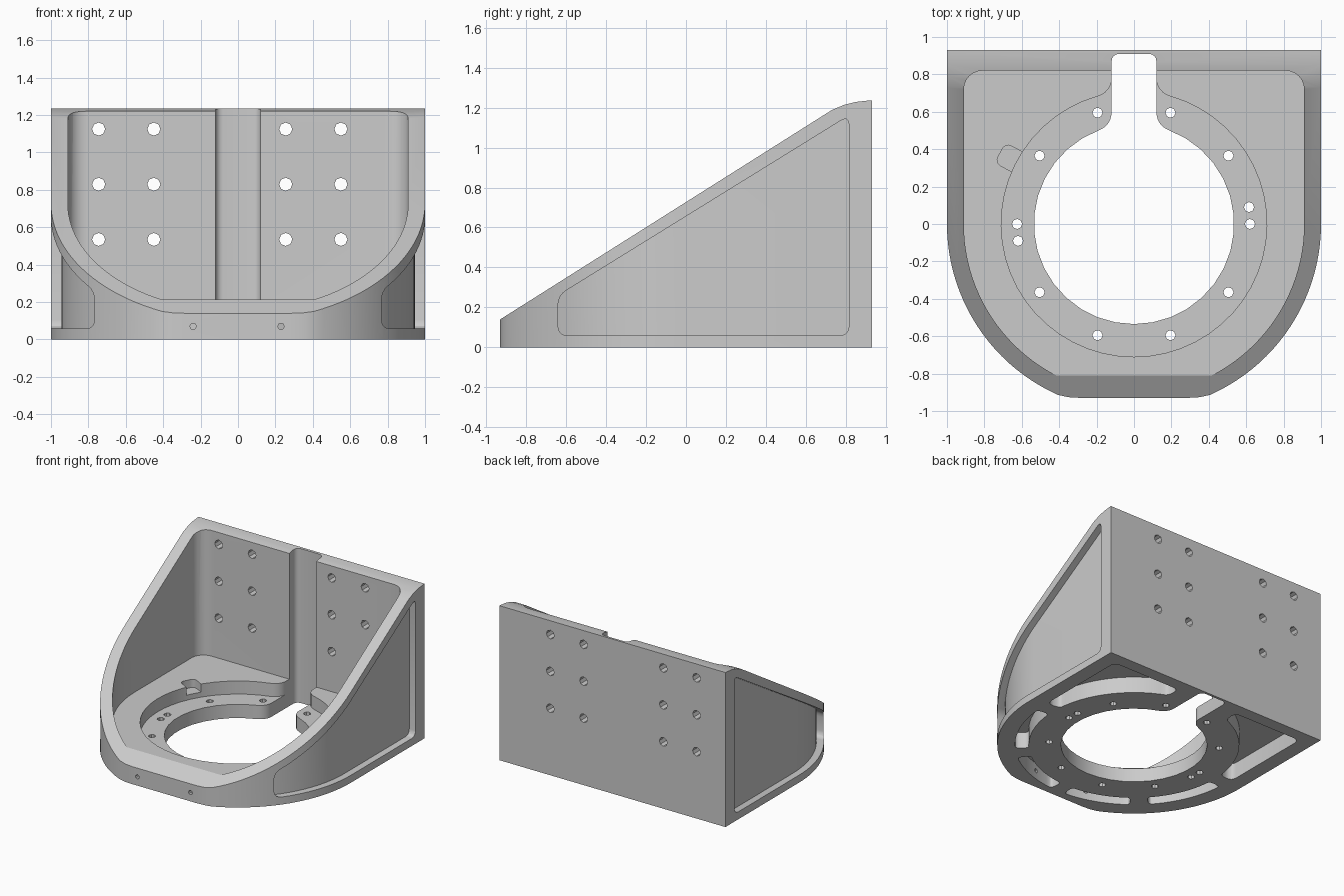
import bpy, bmesh, math
from math import cos, sin, pi, radians, sqrt, atan2
from mathutils import Vector

if "Cube" in bpy.data.objects:
    bpy.data.objects.remove(bpy.data.objects["Cube"])


def arc(r, a0, a1, n, cx=0.0, cy=0.0):
    return [(cx + r * cos(radians(a0 + (a1 - a0) * i / n)),
             cy + r * sin(radians(a0 + (a1 - a0) * i / n))) for i in range(n + 1)]


def rounded(pts, d, n=4):
    """Round every sharp corner of a polygon."""
    out, vs = [], [Vector(p) for p in pts]
    for i, p in enumerate(vs):
        u, v = vs[i - 1] - p, vs[(i + 1) % len(vs)] - p
        if (-u).angle(v) < radians(35):
            out.append(tuple(p))
            continue
        a = p + u.normalized() * min(d, 0.45 * u.length)
        b = p + v.normalized() * min(d, 0.45 * v.length)
        for k in range(n + 1):
            t = k / n
            out.append(tuple(a * (1 - t) ** 2 + p * 2 * t * (1 - t) * 0.9
                             + (a + b) * 0.1 * t * (1 - t) + b * t * t))
    return out


def prism(name, profiles, lo, hi, axis='z'):
    """Extrude one or more closed profiles along an axis."""
    place = {'z': lambda a, b, h: (a, b, h),
             'y': lambda a, b, h: (a, h, b),
             'x': lambda a, b, h: (h, a, b)}[axis]
    bm = bmesh.new()
    for pts in profiles:
        bot = [bm.verts.new(place(a, b, lo)) for a, b in pts]
        top = [bm.verts.new(place(a, b, hi)) for a, b in pts]
        bm.faces.new(bot)
        bm.faces.new(top)
        for i in range(len(pts)):
            j = (i + 1) % len(pts)
            bm.faces.new((bot[i], bot[j], top[j], top[i]))
    bmesh.ops.recalc_face_normals(bm, faces=bm.faces)
    me = bpy.data.meshes.new(name)
    bm.to_mesh(me)
    bm.free()
    ob = bpy.data.objects.new(name, me)
    bpy.context.collection.objects.link(ob)
    return ob


def boolean(ob, cutter, op='DIFFERENCE'):
    m = ob.modifiers.new("cut", 'BOOLEAN')
    m.operation, m.solver, m.object = op, 'EXACT', cutter
    bpy.context.view_layer.objects.active = ob
    bpy.ops.object.modifier_apply(modifier=m.name)
    bpy.data.objects.remove(cutter)


def mirror(pts):
    return [(-x, y) for x, y in reversed(pts)]


def keyhole(r, w, top, f, n):
    """Circle opening through filleted corners into a slot towards +y."""
    cx = w + f
    cy = sqrt((r + f) ** 2 - cx ** 2)
    a = math.degrees(atan2(cy, cx))
    half = arc(r, -90, a, n)
    half += arc(f, a + 180, 180, 6, cx, cy)[1:]
    half += arc(0.04, 0, 90, 4, w - 0.04, top - 0.04)
    return half + mirror(half)[:-1]


def ring(spots, r, n=8):
    return [arc(r, 0, 360, n, x, y)[:-1] for x, y in spots]


# Main body: sloping side profile limited to the plan outline
bracket = prism("bracket_body", [[(-1.3, 0), (1.2, 0), (1.2, 1.236), (0.92, 1.236),
                (0.85, 1.228), (0.79, 1.213), (0.73, 1.188), (-0.93, 0.14), (-1.3, -0.094 + 0.1)]],
                -1.3, 1.3, 'x')
half = [(0.28, -0.93), (0.35, -0.926)] + arc(1, -66, 0, 22) + [(1, 0.93)]
boolean(bracket, prism("plan_outline", [half + mirror(half)], -0.5, 2), 'INTERSECT')

# Upper cavity with rounded back corners
half = arc(0.91, -90, 0, 30) + arc(0.1, 0, 90, 6, 0.81, 0.72)
boolean(bracket, prism("cavity", [half + mirror(half)[:-1]], 0.215, 2))

# Ring recess, then the through hole with its cable groove
boolean(bracket, prism("recess", [keyhole(0.71, 0.119, 0.86, 0.1, 24)], 0.11, 0.4))
boolean(bracket, prism("bore", [keyhole(0.535, 0.12, 0.91, 0.1, 15)], -0.2, 2))

# Small notch on the rim of the recess
c, s = cos(radians(152)), sin(radians(152))
notch = rounded([(0.66, -0.06), (0.81, -0.06), (0.81, 0.06), (0.66, 0.06)], 0.035)
boolean(bracket, prism("notch", [[(r * c - t * s, r * s + t * c) for r, t in notch]], 0.15, 0.4))

# Triangular pockets on both outer sides, following the curved wall
half = arc(0.945, -90, 0, 30) + [(0.945, 1.2)]
pocket = prism("side_pockets", [rounded([(-0.64, 0.06), (0.815, 0.06), (0.815, 1.16),
               (-0.64, 0.26)], 0.045)], -1.3, 1.3, 'x')
boolean(pocket, prism("wall_core", [half + mirror(half)[:-1]], -0.5, 2))
boolean(bracket, pocket)

# Underside lightening pockets: arc slots and back corners
right = [rounded(arc(0.87, a, b, 10) + arc(0.77, b, a, 10), 0.04)
         for a, b in ((-43, -4), (-86, -52))]
right.append(rounded([(0.88, 0.06), (0.88, 0.83), (0.27, 0.83)] + arc(0.77, 69, 5, 14), 0.05))
boolean(bracket, prism("under_pockets", right + [mirror(p) for p in right], -0.2, 0.13))

# Screw holes: ring, back wall, front wall
spots = [(sx * x, sy * y) for x, y in ((0.195, 0.595), (0.505, 0.365))
         for sx in (-1, 1) for sy in (-1, 1)]
spots += [(0.615, 0.09), (0.62, 0), (-0.62, -0.09), (-0.625, 0)]
boolean(bracket, prism("ring_holes", ring(spots, 0.027), -0.2, 0.2))
spots = [(x, z) for x in (-0.745, -0.45, 0.255, 0.55) for z in (0.535, 0.83, 1.125)]
boolean(bracket, prism("wall_holes", ring(spots, 0.035), 0.75, 1.1, 'y'))
boolean(bracket, prism("front_holes", ring([(-0.24, 0.07), (0.23, 0.07)], 0.017), -1.1, -0.82, 'y'))

# Smooth curved walls, crisp edges
bpy.ops.object.select_all(action='DESELECT')
bracket.select_set(True)
bpy.context.view_layer.objects.active = bracket
bpy.ops.object.shade_smooth_by_angle(angle=radians(25))
